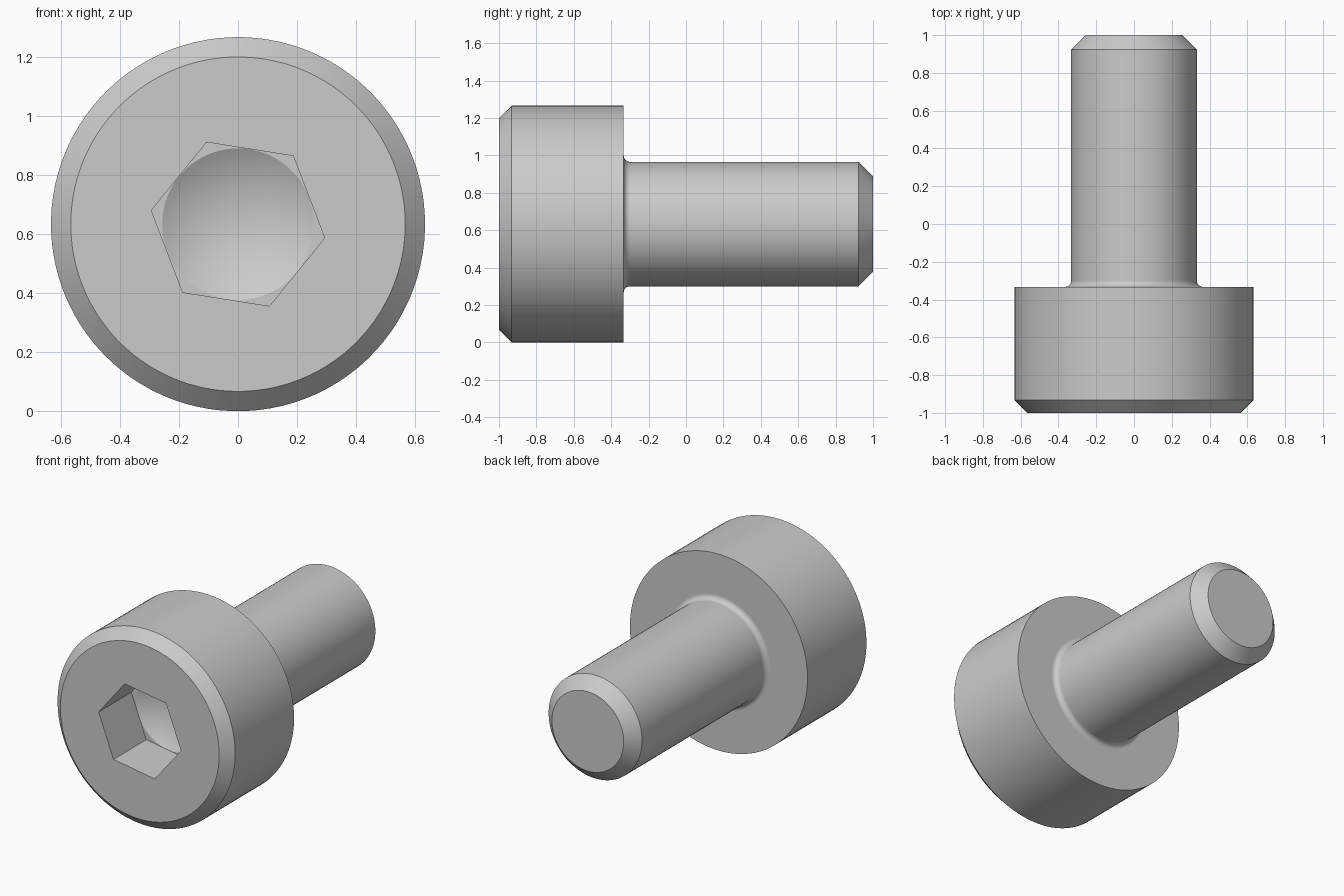
import bpy, bmesh
from math import cos, sin, pi, radians

cube = bpy.data.objects.get("Cube")
if cube:
    bpy.data.objects.remove(cube, do_unlink=True)

SEGMENTS = 96            # multiple of six, so socket corners fall on vertices
HEAD_R, SHAFT_R = 0.633, 0.333
SOCKET_R = 0.297         # socket corner radius
TURN = radians(-9)       # rotation of the hex socket
UNDER = -0.333           # underside of the head
FILLET = 0.033


def round_radius(r, angle):
    return r


def hex_radius(r, angle):
    return r * cos(pi / 6) / cos(angle % (pi / 3) - pi / 6)


def add_ring(bm, y, r, shape):
    ring = []
    for i in range(SEGMENTS):
        a = 2 * pi * i / SEGMENTS
        d = shape(r, a)
        ring.append(bm.verts.new((d * cos(a + TURN), y, HEAD_R + d * sin(a + TURN))))
    return ring


# Rings from the socket floor, out over the head and along the shaft
rings = [
    (-0.667, 0.2565, round_radius),
    (-0.667, SOCKET_R, hex_radius),
    (-1, SOCKET_R, hex_radius),
    (-1, HEAD_R - 0.067, round_radius),
    (-0.933, HEAD_R, round_radius),
    (UNDER, HEAD_R, round_radius),
    (UNDER, SHAFT_R + FILLET + 0.004, round_radius),
]
# Fillet between head and shaft
for k in range(9):
    t = k / 8 * pi / 2
    rings.append((UNDER + FILLET * (1 - cos(t)),
                  SHAFT_R + FILLET * (1 - sin(t)), round_radius))
rings += [
    (UNDER + FILLET + 0.004, SHAFT_R, round_radius),
    (0.923, SHAFT_R, round_radius),
    (1, 0.256, round_radius),
]

bm = bmesh.new()
loops = [add_ring(bm, *ring) for ring in rings]
for a, b in zip(loops, loops[1:]):
    for i in range(SEGMENTS):
        j = (i + 1) % SEGMENTS
        bm.faces.new((a[i], a[j], b[j], b[i]))

# Drilled cone at the bottom of the socket, flat cap on the shaft tip
apex = bm.verts.new((0, -0.667 + 0.148, HEAD_R))
for i in range(SEGMENTS):
    bm.faces.new((apex, loops[0][(i + 1) % SEGMENTS], loops[0][i]))
bm.faces.new(loops[-1])
bmesh.ops.recalc_face_normals(bm, faces=bm.faces)

mesh = bpy.data.meshes.new("socket_head_screw")
bm.to_mesh(mesh)
bm.free()
screw = bpy.data.objects.new("socket_head_screw", mesh)
bpy.context.collection.objects.link(screw)

# Plain grey metal
grey = bpy.data.materials.new("grey_metal")
grey.use_nodes = True
colour = (0.6, 0.6, 0.6, 1)
grey.diffuse_color = colour
grey.node_tree.nodes["Principled BSDF"].inputs["Base Color"].default_value = colour
mesh.materials.append(grey)

# Smooth barrels with crisp edges
bpy.ops.object.select_all(action="DESELECT")
screw.select_set(True)
bpy.context.view_layer.objects.active = screw
bpy.ops.object.shade_smooth_by_angle(angle=radians(20))
